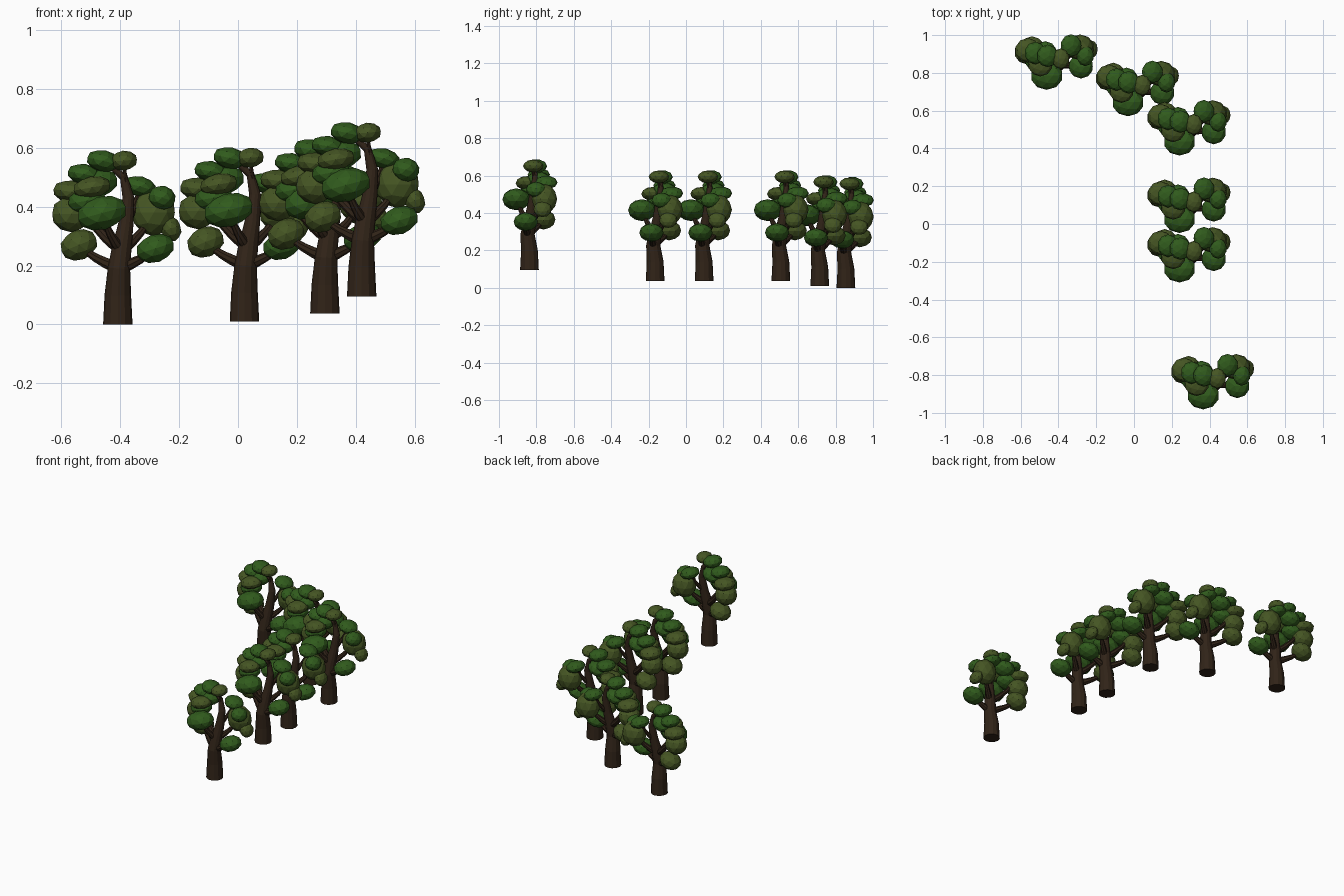
import bpy, bmesh, math
from mathutils import Matrix, Vector

if "Cube" in bpy.data.objects:
    bpy.data.objects.remove(bpy.data.objects["Cube"])


def material(name, rgb):
    m = bpy.data.materials.new(name)
    m.diffuse_color = (*rgb, 1)
    m.use_nodes = True
    m.node_tree.nodes["Principled BSDF"].inputs["Base Color"].default_value = m.diffuse_color
    return m


def tube(bm, pts, radii, sides):
    """Loft a tapered limb through the points."""
    rings = []
    for i, (p, r) in enumerate(zip(pts, radii)):
        d = pts[min(i + 1, len(pts) - 1)] - pts[max(i - 1, 0)]
        q = Vector((0, 0, 1)).rotation_difference(d)
        rings.append([bm.verts.new(p + q @ Vector((r * math.cos(a), r * math.sin(a), 0)))
                      for a in (2 * math.pi * k / sides for k in range(sides))])
    for a, b in zip(rings, rings[1:]):
        for k in range(sides):
            n = (k + 1) % sides
            bm.faces.new((a[k], a[n], b[n], b[k]))
    bm.faces.new(rings[0][::-1])
    bm.faces.new(rings[-1])


def branch(bm, start, end, radius):
    """Limb that leaves the trunk outwards, then curves up into a clump."""
    flat, up = start.lerp(end, .65), start.lerp(end, .4)
    bend = Vector((flat.x, flat.y, up.z))
    ts = [k / 4 for k in range(5)]
    pts = [start.lerp(bend, t).lerp(bend.lerp(end, t), t) for t in ts]
    tube(bm, pts, [radius * (1 - .65 * t) for t in ts], 8)


def clump(bm, x, y, z, rx, rz, tilt):
    """Faceted leaf clump; tilt lifts its right end."""
    mat = (Matrix.Translation((x, y, z)) @ Matrix.Rotation(-math.radians(tilt), 4, 'Y')
           @ Matrix.Diagonal((rx, .03 + rx / 2, rz, 1)))
    bmesh.ops.create_icosphere(bm, subdivisions=2, radius=1.03, matrix=mat)


def finish(bm, name, mat):
    me = bpy.data.meshes.new(name)
    bm.to_mesh(me)
    bm.free()
    me.materials.append(mat)
    return me


# leaf clumps: x, y, z, half width, half height, tilt
GREEN = [
    (-.05, .035, .555, .056, .036, -12),
    (-.115, .05, .51, .056, .034, -10),
    (-.062, .05, .48, .062, .045, 15),
    (-.054, -.07, .378, .085, .055, 15),
    (.075, .09, .468, .056, .034, -15),
    (.15, .035, .43, .046, .04, -15),
    (.127, -.02, .258, .066, .046, 18),
    (-.105, .015, .42, .065, .042, 10),
]
OLIVE = [
    (.02, .02, .556, .046, .033, 5),
    (-.088, -.01, .465, .064, .036, 10),
    (-.155, .065, .45, .065, .038, -8),
    (-.158, .055, .375, .066, .06, 0),
    (-.132, .075, .27, .064, .05, 22),
    (.122, .08, .38, .073, .078, 0),
    (.18, .07, .325, .034, .043, 20),
]
# trunk line: x, y, z, radius
TRUNK = [(0, 0, 0, .05), (0, 0, .1, .045), (.004, -.01, .19, .038), (.012, 0, .25, .034),
         (.027, .014, .34, .026), (.036, .024, .43, .02), (.02, .03, .5, .014), (-.04, .03, .55, .008)]

bm = bmesh.new()
spine = [Vector(p[:3]) for p in TRUNK]
tube(bm, spine, [p[3] for p in TRUNK], 12)
for joint, target in ((2, OLIVE[4]), (3, OLIVE[2]), (3, GREEN[3]), (2, GREEN[6]),
                      (3, OLIVE[5]), (4, GREEN[4]), (5, OLIVE[0])):
    branch(bm, spine[joint], Vector(target[:3]), .6 * TRUNK[joint][3])
parts = [finish(bm, "trunk", material("bark", (.03, .017, .009)))]

for name, rows, rgb in (("green_leaves", GREEN, (.03, .105, .012)),
                        ("olive_leaves", OLIVE, (.06, .092, .017))):
    bm = bmesh.new()
    for row in rows:
        clump(bm, *row)
    parts.append(finish(bm, name, material(name, rgb)))

# the six trees of the grove
SPOTS = [(-.408, .855, 0), (.022, .715, .01), (.295, .507, .037),
         (.295, .097, .037), (.295, -.165, .037), (.42, -.837, .095)]
for i, spot in enumerate(SPOTS, 1):
    for part in parts:
        ob = bpy.data.objects.new(f"tree_{i}_{part.name}", part)
        ob.location = spot
        bpy.context.collection.objects.link(ob)
